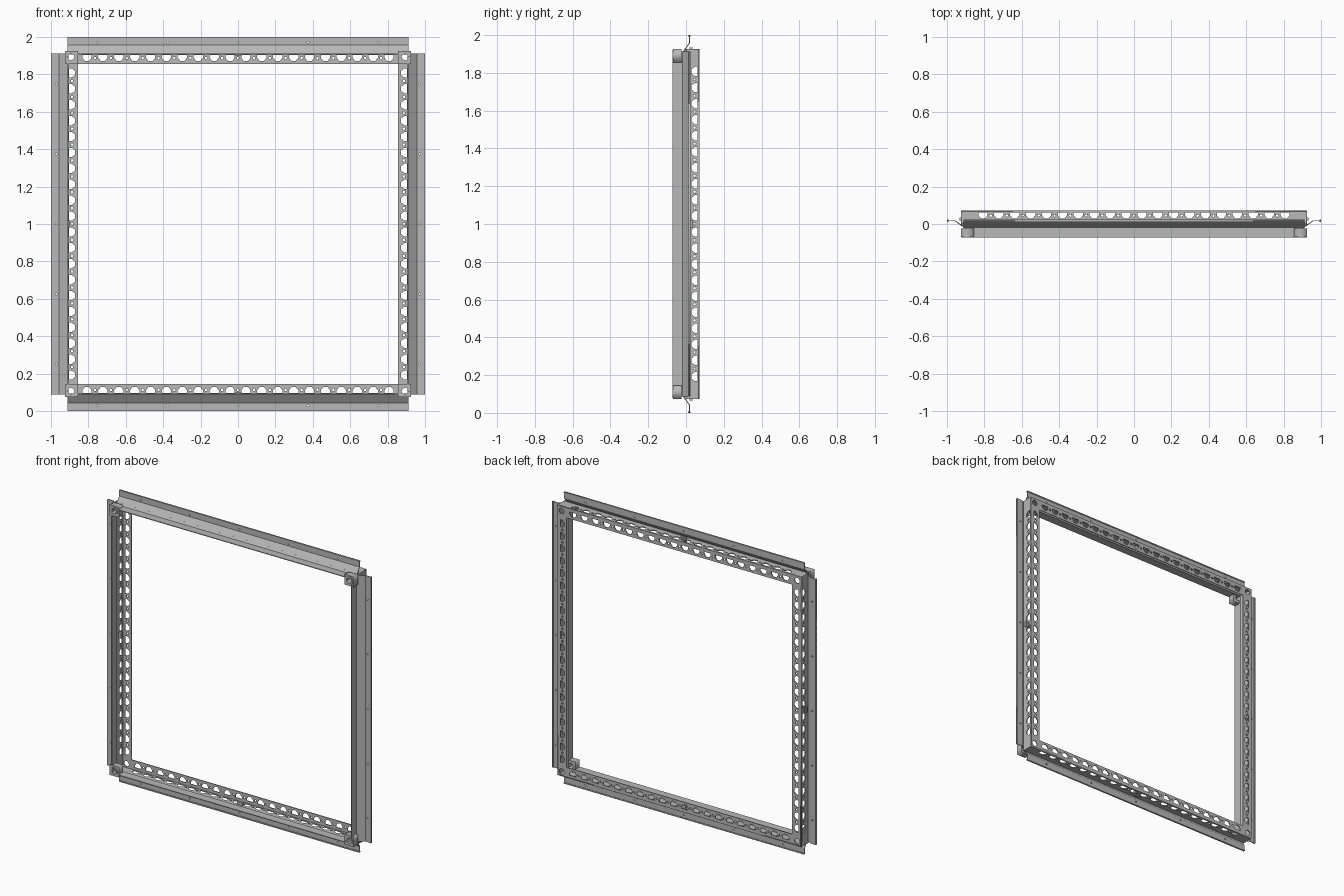
import bpy
import bmesh
from math import cos, sin, pi
from mathutils import Matrix

cube = bpy.data.objects.get("Cube")
if cube:
    bpy.data.objects.remove(cube)

# Material
steel = bpy.data.materials.new("light_grey_steel")
steel.use_nodes = True
GREY = (0.48, 0.48, 0.48, 1)
steel.diffuse_color = GREY
steel.node_tree.nodes["Principled BSDF"].inputs["Base Color"].default_value = GREY

# Main dimensions, measured outwards from the frame centre
OUT, INN, SEAL = 0.926, 0.856, 0.912
DEPTH = 0.0725
THICK = 0.006
PITCH, COUNT = 0.085, 20
CENTRE = Matrix.Translation((0, 0, 1))
UPRIGHT = Matrix.Rotation(pi / 2, 4, 'X')
SIDES = ["top", "left", "bottom", "right"]


def add_object(name, mesh):
    obj = bpy.data.objects.new(name, mesh)
    bpy.context.collection.objects.link(obj)
    mesh.materials.clear()
    mesh.materials.append(steel)
    return obj


def rect(x0, x1, y0, y1):
    return [(x0, y0), (x1, y0), (x1, y1), (x0, y1)]


def circle(x, y, r, n=16):
    return [(x + r * cos(2 * pi * i / n), y + r * sin(2 * pi * i / n)) for i in range(n)]


def plate(name, loops, thickness, matrix):
    """Flat plate: first loop is the outline, the others are holes."""
    curve = bpy.data.curves.new(name, 'CURVE')
    curve.dimensions = '2D'
    curve.fill_mode = 'BOTH'
    curve.extrude = thickness / 2
    for loop in loops:
        spline = curve.splines.new('POLY')
        spline.points.add(len(loop) - 1)
        for point, (x, y) in zip(spline.points, loop):
            point.co = (x, y, 0, 1)
        spline.use_cyclic_u = True
    temp = bpy.data.objects.new(name, curve)
    bpy.context.collection.objects.link(temp)
    graph = bpy.context.evaluated_depsgraph_get()
    mesh = bpy.data.meshes.new_from_object(temp.evaluated_get(graph))
    bpy.data.objects.remove(temp)
    bpy.data.curves.remove(curve)
    mesh.transform(matrix)
    return add_object(name, mesh)


def strip(name, profile, half_length, matrix):
    """Sheet profile of (y, z) points extruded along x."""
    bm = bmesh.new()
    rows = [[bm.verts.new((x, y, z)) for y, z in profile] for x in (-half_length, half_length)]
    n = len(profile)
    for i in range(n):
        j = (i + 1) % n
        bm.faces.new((rows[0][i], rows[0][j], rows[1][j], rows[1][i]))
    bm.faces.new(rows[0])
    bm.faces.new(rows[1])
    bmesh.ops.recalc_face_normals(bm, faces=bm.faces)
    mesh = bpy.data.meshes.new(name)
    bm.to_mesh(mesh)
    bm.free()
    mesh.transform(matrix)
    return add_object(name, mesh)


def slot_row(y):
    """Row of tapered slots with small round holes between them."""
    loops = []
    shape = [(-0.025, 0.016), (-0.025, 0.002), (-0.011, -0.016),
             (0.011, -0.016), (0.025, 0.002), (0.025, 0.016)]
    start = -PITCH * (COUNT - 1) / 2
    for i in range(COUNT):
        x = start + i * PITCH
        loops.append([(x + a, y + b) for a, b in shape])
        if i < COUNT - 1:
            loops.append(circle(x + PITCH / 2, y, 0.007, 8))
    return loops


# Perforated back flange: one square ring
corners = [(sx, sz) for sx in (-1, 1) for sz in (-1, 1)]
ring = [rect(-OUT, OUT, -OUT, OUT), rect(-INN, INN, -INN, INN)]
for k in range(4):
    c, s = round(cos(k * pi / 2)), round(sin(k * pi / 2))
    ring += [[(c * x - s * y, s * x + c * y) for x, y in loop] for loop in slot_row(0.887)]
ring += [circle(sx * 0.894, sz * 0.894, 0.019) for sx, sz in corners]
plate("back_flange", ring, THICK,
      CENTRE @ Matrix.Translation((0, DEPTH - THICK / 2, 0)) @ UPRIGHT)

for k, side in enumerate(SIDES):
    turn = CENTRE @ Matrix.Rotation(k * pi / 2, 4, 'Y')

    # Perforated outer wall
    plate(side + "_outer_wall", [rect(-OUT, OUT, -0.008, DEPTH)] + slot_row(0.045), THICK,
          turn @ Matrix.Translation((0, 0, OUT - THICK / 2)))

    # Plain front wall folding out into a sloped web
    t = 0.005
    strip(side + "_front_wall",
          [(-DEPTH, SEAL), (-0.018, SEAL), (0.015, 0.958), (0.020, 0.958),
           (-0.014, SEAL - t), (-DEPTH, SEAL - t)], SEAL, turn)

    # Edge fin with small fixing holes
    holes = [circle(x, 0.972, 0.005, 8) for x in (-0.75, -0.375, 0, 0.375, 0.75)]
    plate(side + "_fin", [rect(-SEAL, SEAL, 0.956, 1.0)] + holes, t,
          turn @ Matrix.Translation((0, 0.0175, 0)) @ UPRIGHT)

    # Folded bead along the fin edge
    strip(side + "_fin_bead", rect(0.011, 0.023, 0.992, 1.0), SEAL, turn)

    # Small catch at the middle of each side
    strip(side + "_catch", rect(0.018, 0.034, 0.9, 0.934), 0.02, turn)

# Corner blocks with a bored boss
for sx, sz in corners:
    name = ("top" if sz > 0 else "bottom") + ("_left" if sx > 0 else "_right")
    xs = sorted((sx * INN, sx * OUT))
    zs = sorted((sz * INN, sz * OUT))
    bore = circle(sx * 0.894, sz * 0.894, 0.019)
    plate(name + "_corner_block", [rect(*xs, *zs), bore], 0.045,
          CENTRE @ Matrix.Translation((0, -0.047, 0)) @ UPRIGHT)
    plate(name + "_boss", [circle(sx * 0.894, sz * 0.894, 0.028, 24), bore], 0.006,
          CENTRE @ Matrix.Translation((0, -DEPTH + 0.003, 0)) @ UPRIGHT)
